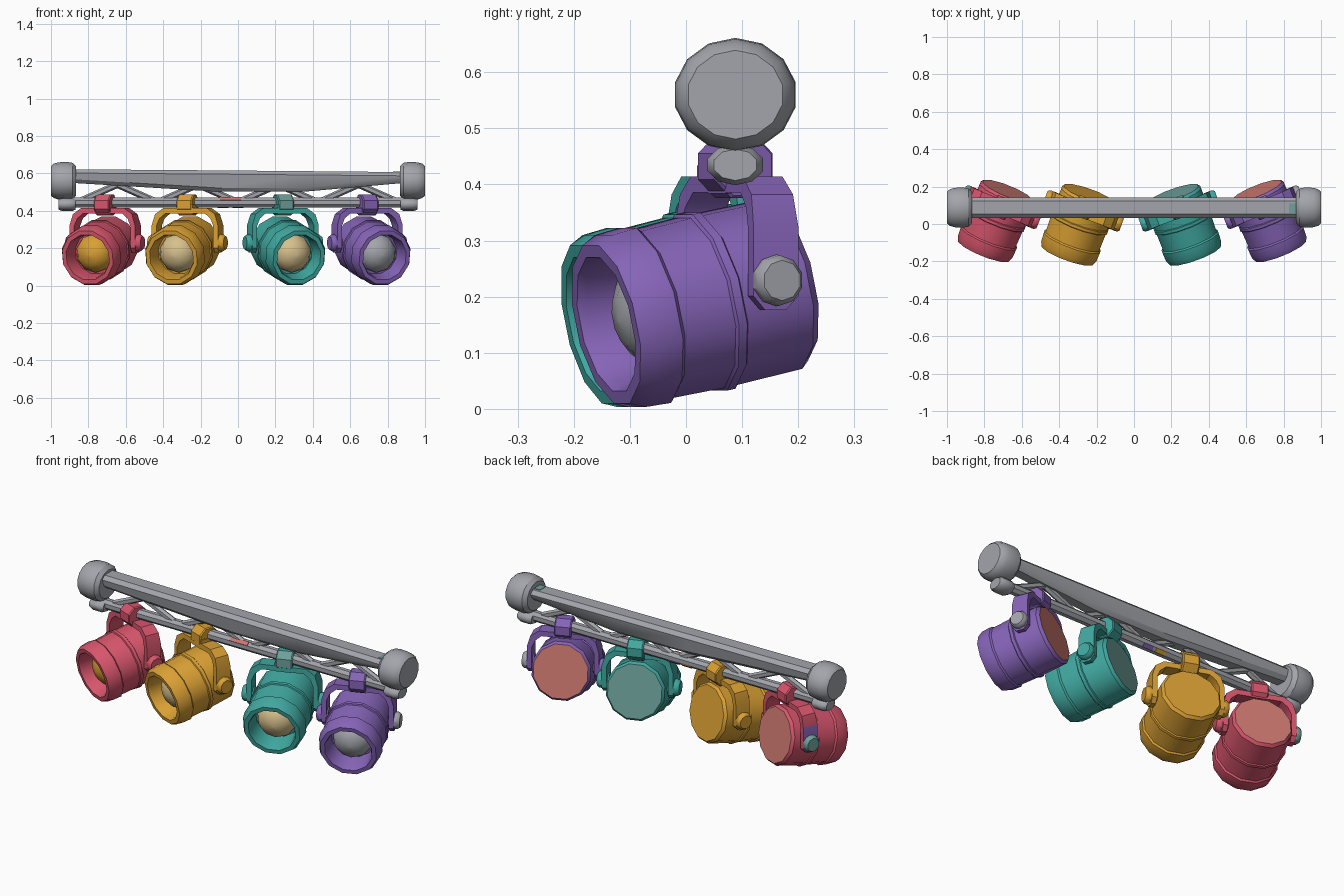
import bpy, bmesh, math
from mathutils import Matrix, Vector

if "Cube" in bpy.data.objects:
    bpy.data.objects.remove(bpy.data.objects["Cube"], do_unlink=True)


def material(name, r, g, b):
    col = [((c / 255 + 0.055) / 1.055) ** 2.4 for c in (r, g, b)] + [1]
    m = bpy.data.materials.new(name)
    m.use_nodes = True
    m.diffuse_color = col
    m.node_tree.nodes["Principled BSDF"].inputs["Base Color"].default_value = col
    return m


grey = material("metal grey", 163, 165, 171)
red = material("rose red", 215, 85, 108)
amber = material("amber", 218, 160, 52)
teal = material("teal", 64, 168, 160)
purple = material("purple", 134, 100, 184)
tan = material("pale tan", 215, 192, 140)
salmon = material("salmon", 205, 120, 112)
dull_teal = material("dull teal", 110, 160, 155)


def finish(bm, name, mats, matrix=Matrix(), rule=None):
    bmesh.ops.remove_doubles(bm, verts=bm.verts, dist=1e-5)
    bmesh.ops.recalc_face_normals(bm, faces=bm.faces)
    for f in bm.faces:
        if rule and rule(f.calc_center_median()):
            f.material_index = 1
    me = bpy.data.meshes.new(name)
    bm.to_mesh(me)
    bm.free()
    for m in mats:
        me.materials.append(m)
    ob = bpy.data.objects.new(name, me)
    bpy.context.collection.objects.link(ob)
    ob.matrix_world = matrix
    bpy.ops.object.select_all(action='DESELECT')
    ob.select_set(True)
    bpy.context.view_layer.objects.active = ob
    bpy.ops.object.shade_smooth_by_angle(angle=math.radians(33))


def loft(name, rings, mats, matrix=Matrix(), rule=None):
    """Skin a row of equal-sized point loops and cap both ends."""
    bm = bmesh.new()
    rings = [[bm.verts.new(p) for p in ring] for ring in rings]
    n = len(rings[0])
    for a, b in zip(rings, rings[1:]):
        for i in range(n):
            j = (i + 1) % n
            bm.faces.new((a[i], a[j], b[j], b[i]))
    bm.faces.new(rings[0])
    bm.faces.new(rings[-1])
    finish(bm, name, mats, matrix, rule)


def lathe(name, profile, mats, matrix, sides=12, rule=None):
    """Revolve (distance, radius) pairs about local -Y."""
    angles = [math.tau * (i + 0.5) / sides for i in range(sides)]
    loft(name, [[(r * math.cos(a), -d, r * math.sin(a)) for a in angles] for d, r in profile],
         mats, matrix, rule)


def rod(name, a, b, radius, sides=8):
    a, b = Vector(a), Vector(b)
    rot = (b - a).to_track_quat('-Y', 'Z').to_matrix().to_4x4()
    lathe(name, [(0, radius), ((b - a).length, radius)], [grey],
          Matrix.Translation(a) @ rot, sides)


def box(name, size, mat, matrix):
    bm = bmesh.new()
    bmesh.ops.create_cube(bm, size=1, matrix=Matrix.Diagonal((*size, 1)))
    finish(bm, name, [mat], matrix)


# Thick top bar with a keel that deepens in the middle
BAR_Y, TOP_Z, LOW_Z = 0.088, 0.56, 0.445
bar_rings = []
for x, top, keel in ((-0.9, 0.622, 0.55), (-0.1, 0.616, 0.502), (0.35, 0.612, 0.502),
                     (0.9, 0.607, 0.55)):
    half = [(0.035, top), (0.055, top - 0.02), (0.045, keel + 0.02), (0.025, keel)]
    loop = half + [(-y, z) for y, z in reversed(half)]
    bar_rings.append([(x, BAR_Y + y, z) for y, z in loop])
loft("top_bar", bar_rings, [grey])

# Thin lower bar and zigzag braces
rod("lower_bar", (-0.9, BAR_Y, LOW_Z), (0.9, BAR_Y, LOW_Z), 0.029)
nodes = [(-0.86 + 0.215 * i, TOP_Z - 0.02 if i % 2 else LOW_Z) for i in range(9)]
for (x1, z1), (x2, z2) in zip(nodes, nodes[1:]):
    rod("brace", (x1, BAR_Y, z1), (x2, BAR_Y, z2), 0.018, 6)

# Small coloured plates on the bars
for name, x, lean, mat in (("front_bar_plate", -0.04, 45, salmon),
                           ("rear_bar_plate", 0.0, -135, purple),
                           ("rear_bar_end_plate", -0.08, -135, amber)):
    around = Matrix.Rotation(math.radians(lean), 4, 'X')
    box(name, (0.11 if lean > 0 else 0.06, 0.022, 0.006), mat,
        Matrix.Translation((x, BAR_Y, LOW_Z)) @ around @ Matrix.Translation((0, 0, 0.027)))
box("top_bar_plate", (0.04, 0.05, 0.004), dull_teal, Matrix.Translation((0.85, 0.085, 0.608)))

# Rounded end caps on both bars
for side in (-1, 1):
    turn = Matrix.Rotation(side * math.pi / 2, 4, 'Z')
    lathe("top_end_cap", [(0.865, 0.085), (0.885, 0.105), (0.915, 0.11), (0.96, 0.108),
                          (0.985, 0.1), (1.0, 0.086)], [grey],
          Matrix.Translation((0, BAR_Y, TOP_Z)) @ Matrix.Scale(0.92, 4, (0, 0, 1)) @ turn, 14)
    lathe("lower_end_cap", [(0.87, 0.042), (0.885, 0.052), (0.94, 0.052), (0.96, 0.04)], [grey],
          Matrix.Translation((0, BAR_Y, 0.435)) @ Matrix.Scale(0.7, 4, (0, 0, 1)) @ turn, 10)

# Spotlight profiles along the aiming axis
BODY = [(-0.095, 0.146), (-0.08, 0.158), (0.05, 0.16), (0.054, 0.166), (0.07, 0.166),
        (0.074, 0.16), (0.172, 0.157), (0.18, 0.165), (0.228, 0.162), (0.256, 0.149),
        (0.256, 0.126), (0.24, 0.12), (0.15, 0.114)]
LENS = [(0.145, 0.106), (0.17, 0.1), (0.203, 0.08), (0.225, 0.045), (0.233, 0.004)]
# Yoke sections: outer x, outer z, inner x, inner z, half depth
HALF_YOKE = [(0.186, -0.028, 0.162, -0.028, 0.02), (0.188, -0.003, 0.162, -0.003, 0.043),
             (0.188, 0.12, 0.162, 0.115, 0.043), (0.17, 0.178, 0.145, 0.155, 0.04),
             (0.125, 0.21, 0.112, 0.182, 0.038)]
YOKE = HALF_YOKE + [(-ox, oz, -ix, iz, h) for ox, oz, ix, iz, h in reversed(HALF_YOKE)]


def spotlight(label, x, y, yaw, shell, lens, back, knobs, arm, clamp_front):
    turn = Matrix.Rotation(math.radians(yaw), 4, 'Z')
    base = Matrix.Translation((x, y, 0.204)) @ turn
    aim = base @ Matrix.Rotation(math.radians(12), 4, 'X')
    lathe(label + "_body", BODY, [shell, back], aim, rule=lambda c: c.y > 0.094)
    lathe(label + "_lens", LENS, [lens], aim, 10)
    # Bent yoke plate; the outside of one arm may carry its own colour
    loft(label + "_yoke", [[(ox, -h, oz), (ox, h, oz), (ix, h, iz), (ix, -h, iz)]
                           for ox, oz, ix, iz, h in YOKE], [shell, arm], base,
         lambda c: c.x < -0.18 and c.z < 0.12)
    # Tightening knobs on both arms
    for side, mat in zip((-1, 1), knobs):
        spin = Matrix.Translation((0, 0, 0.025)) @ Matrix.Rotation(side * math.pi / 2, 4, 'Z')
        lathe(label + "_knob", [(0.155, 0.036), (0.19, 0.046), (0.205, 0.045), (0.217, 0.036)],
              [shell, mat], base @ spin, 10, lambda c: abs(c.y) > 0.195)
    # Clamp gripping the lower bar, with a short neck to the yoke
    clamp = Matrix.Translation((x, BAR_Y, 0.432)) @ turn @ Matrix.Rotation(math.pi / 2, 4, 'Z')
    lathe(label + "_clamp", [(-0.044, 0.056), (-0.038, 0.061), (0.038, 0.061), (0.044, 0.056)],
          [shell, clamp_front], clamp, 8, lambda c: c.x < -0.03)
    box(label + "_clamp_neck", (0.085, 0.076, 0.05), shell,
        base @ Matrix.Translation((0, 0, 0.205)))


spotlight("red", -0.71, 0.09, -22, red, amber, salmon, (dull_teal, red), purple, red)
spotlight("amber", -0.27, 0.07, -20, amber, tan, amber, (amber, amber), amber, amber)
spotlight("teal", 0.24, 0.07, 20, teal, tan, dull_teal, (teal, teal), teal, dull_teal)
spotlight("purple", 0.69, 0.09, 22, purple, grey, salmon, (purple, grey), purple, purple)
